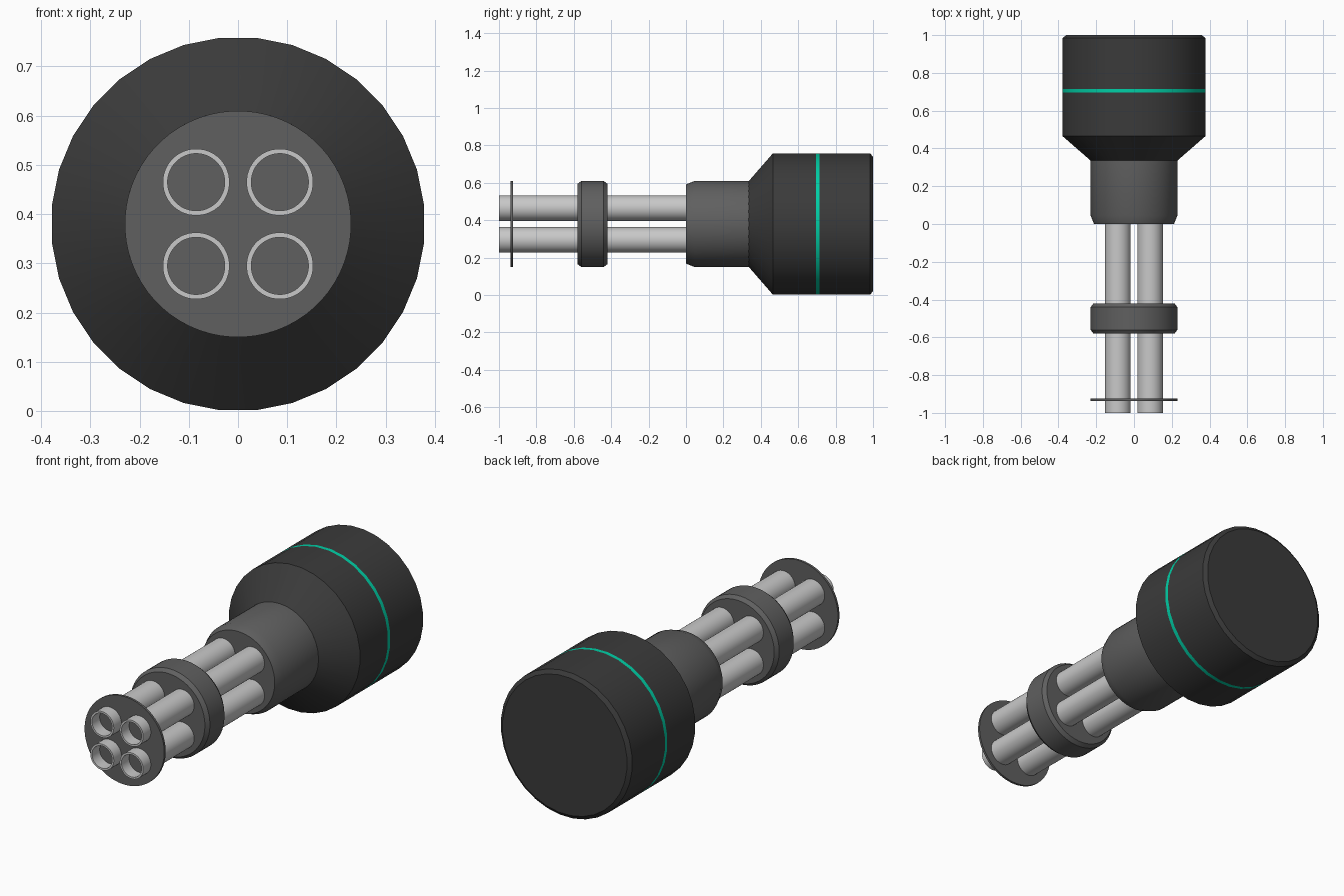
import bpy
import bmesh
import math

cube = bpy.data.objects.get("Cube")
if cube:
    bpy.data.objects.remove(cube, do_unlink=True)

AXIS_Z = 0.38


def material(name, rgb):
    mat = bpy.data.materials.new(name)
    mat.use_nodes = True
    mat.diffuse_color = (*rgb, 1)
    mat.node_tree.nodes["Principled BSDF"].inputs["Base Color"].default_value = (*rgb, 1)
    return mat


charcoal = material("charcoal", (0.043, 0.043, 0.043))
grey = material("mid grey", (0.115, 0.115, 0.115))
silver = material("light grey", (0.58, 0.58, 0.58))
teal = material("teal", (0.0, 0.62, 0.38))


def lathe(name, profile, mats, sides, x=0, z=AXIS_Z, band=None):
    """Turn (y, radius) points about the y axis and close both ends.
    Faces whose centre lies inside band get the second material."""
    bm = bmesh.new()
    rings = []
    for y, r in profile:
        angles = [2 * math.pi * (i + 0.5) / sides for i in range(sides)]
        rings.append([bm.verts.new((x + r * math.sin(a), y, z + r * math.cos(a)))
                      for a in angles])
    for a, b in zip(rings, rings[1:]):
        for i in range(sides):
            j = (i + 1) % sides
            bm.faces.new((a[i], a[j], b[j], b[i]))
    bm.faces.new(rings[0])
    bm.faces.new(rings[-1])
    bmesh.ops.recalc_face_normals(bm, faces=bm.faces)
    for f in bm.faces:
        if band and band[0] < f.calc_center_median().y < band[1]:
            f.material_index = 1
    mesh = bpy.data.meshes.new(name)
    bm.to_mesh(mesh)
    bm.free()
    for mat in mats:
        mesh.materials.append(mat)
    obj = bpy.data.objects.new(name, mesh)
    bpy.context.collection.objects.link(obj)
    bpy.ops.object.select_all(action="DESELECT")
    obj.select_set(True)
    bpy.context.view_layer.objects.active = obj
    bpy.ops.object.shade_smooth_by_angle(angle=math.radians(25))
    return obj


# Rear housing: cone, drum with a teal stripe, bevelled back
lathe("rear_housing",
      [(0.335, 0.23), (0.465, 0.38), (0.695, 0.38), (0.715, 0.38),
       (0.985, 0.38), (1.0, 0.36)],
      [charcoal, teal], 32, band=(0.695, 0.715))

# Neck, middle clamp and thin front plate
lathe("neck", [(0.0, 0.212), (0.045, 0.23), (0.34, 0.23)], [grey], 64)
lathe("middle_clamp",
      [(-0.58, 0.215), (-0.56, 0.23), (-0.44, 0.23), (-0.42, 0.215)], [grey], 64)
lathe("front_plate", [(-0.937, 0.23), (-0.925, 0.23)], [grey], 64)

# Four hollow barrels
for side, sx in (("left", 1), ("right", -1)):
    for level, sz in (("upper", 1), ("lower", -1)):
        lathe(f"{level}_{side}_barrel",
              [(0.02, 0.068), (-1.0, 0.068), (-1.0, 0.058), (0.0, 0.058)],
              [silver], 40, x=sx * 0.085, z=AXIS_Z + sz * 0.085)
